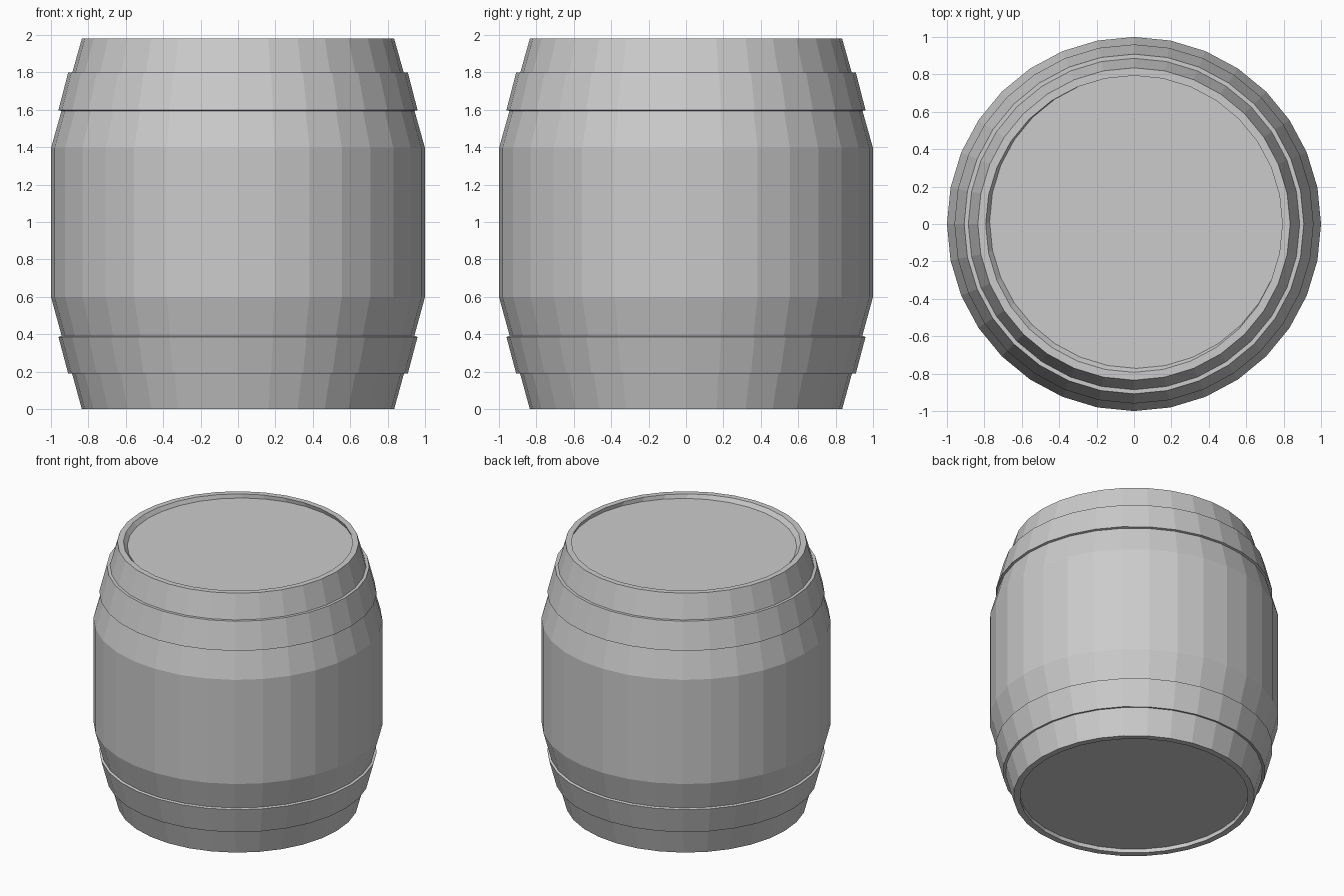
import bpy, bmesh
from math import sin, cos, tau

if "Cube" in bpy.data.objects:
    bpy.data.objects.remove(bpy.data.objects["Cube"])

SIDES = 32


def lathe(name, profile, closed=False, caps=False):
    """Revolve (radius, z, xy shift) points into a flat-shaded solid."""
    bm = bmesh.new()
    rings = []
    for r, z, s in profile:
        rings.append([bm.verts.new((r * cos(tau * i / SIDES) + s,
                                    r * sin(tau * i / SIDES) + s, z))
                      for i in range(SIDES)])
    pairs = list(zip(rings, rings[1:]))
    if closed:
        pairs.append((rings[-1], rings[0]))
    for a, b in pairs:
        for i in range(SIDES):
            j = (i + 1) % SIDES
            bm.faces.new((a[i], a[j], b[j], b[i]))
    if caps:
        bm.faces.new(rings[0][::-1])
        bm.faces.new(rings[-1])
    bmesh.ops.recalc_face_normals(bm, faces=bm.faces)
    mesh = bpy.data.meshes.new(name)
    bm.to_mesh(mesh)
    bm.free()
    obj = bpy.data.objects.new(name, mesh)
    bpy.context.collection.objects.link(obj)
    return obj


# Barrel body with recessed base and slightly off-centre recessed lid
lathe("barrel_body", [
    (0.79, 0.03, 0), (0.79, 0.0, 0), (0.835, 0.0, 0),
    (1.0, 0.6, 0), (1.0, 1.395, 0),
    (0.835, 1.98, 0), (0.793, 1.98, 0), (0.786, 1.95, 0.014),
], caps=True)

# Hoops hugging the tapered ends
lathe("lower_hoop", [(0.885, 0.195, 0), (0.908, 0.19, 0),
                     (0.96, 0.386, 0), (0.935, 0.393, 0)], closed=True)
lathe("upper_hoop", [(0.935, 1.592, 0), (0.96, 1.598, 0),
                     (0.908, 1.8, 0), (0.88, 1.8, 0)], closed=True)
